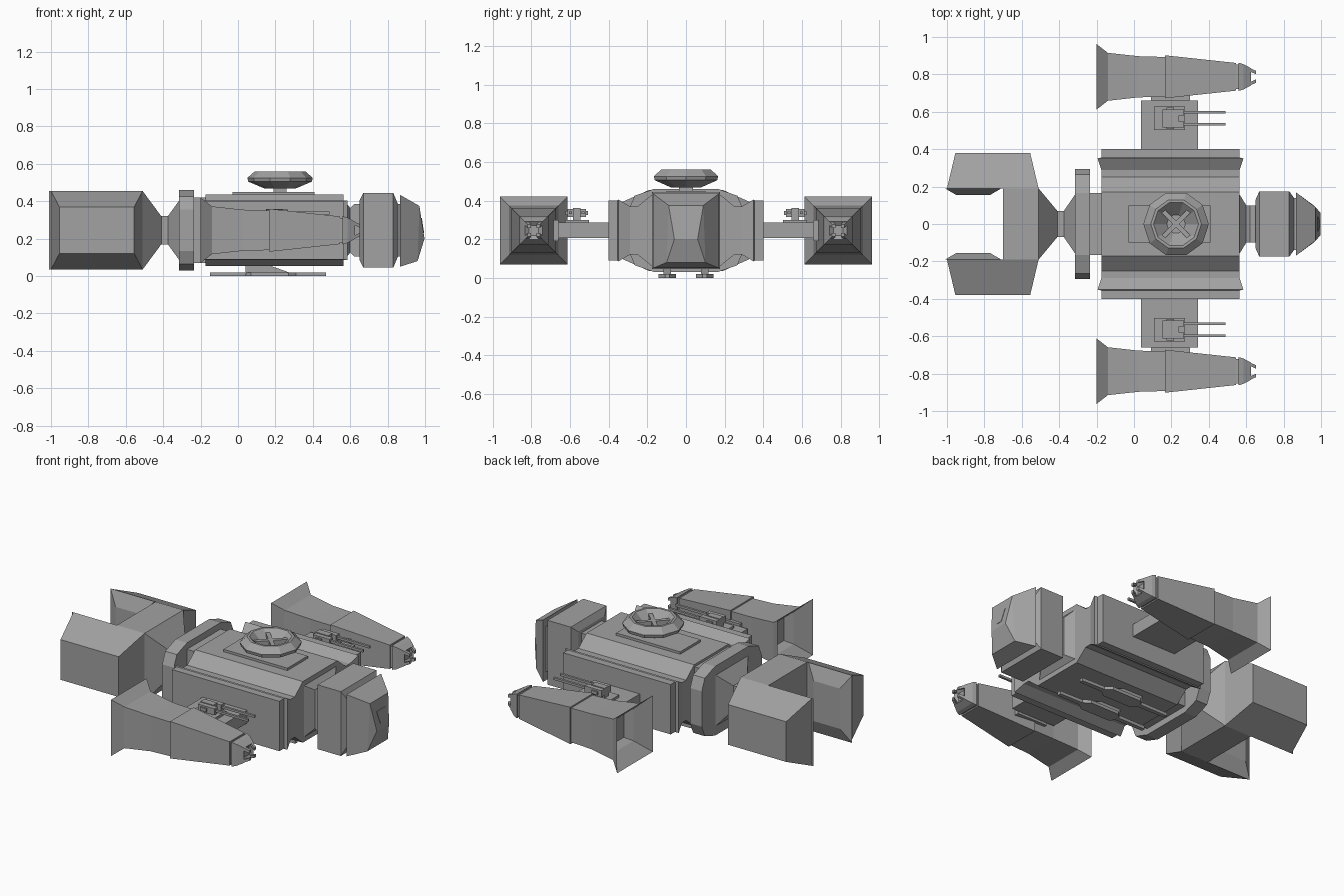
import bpy
import bmesh
import math
from mathutils import Matrix, Vector

default_cube = bpy.data.objects.get("Cube")
if default_cube:
    bpy.data.objects.remove(default_cube, do_unlink=True)

GREY = (.36, .36, .36, 1)
hull_grey = bpy.data.materials.new("hull_grey")
hull_grey.use_nodes = True
hull_grey.diffuse_color = GREY
hull_grey.node_tree.nodes["Principled BSDF"].inputs["Base Color"].default_value = GREY

MID = .245          # height of the long axis shared by most parts
SIGNS = (-1, 1)


def finish(name, mesh_builder, mirrored=False):
    """Turn a bmesh into a grey object, optionally mirrored to the other side."""
    bmesh.ops.recalc_face_normals(mesh_builder, faces=mesh_builder.faces)
    mesh = bpy.data.meshes.new(name)
    mesh_builder.to_mesh(mesh)
    mesh_builder.free()
    mesh.materials.append(hull_grey)
    part = bpy.data.objects.new(name, mesh)
    bpy.context.collection.objects.link(part)
    if mirrored:
        mirror = part.modifiers.new("both_sides", "MIRROR")
        mirror.use_axis = (False, True, False)
        mirror.use_mirror_merge = False
    return part


def bridge(name, rings, mirrored=False):
    """Skin a list of equal point rings and cap both ends."""
    builder = bmesh.new()
    loops = [[builder.verts.new(point) for point in ring] for ring in rings]
    for near, far in zip(loops, loops[1:]):
        for i in range(len(near)):
            builder.faces.new((near[i - 1], near[i], far[i], far[i - 1]))
    builder.faces.new(loops[0])
    builder.faces.new(loops[-1])
    return finish(name, builder, mirrored)


def loft(name, sections, side=0, height=MID, mirrored=False):
    """Rectangles along x, each given as (x, half width, half height)."""
    rings = [[(x, side - w, height - h), (x, side + w, height - h),
              (x, side + w, height + h), (x, side - w, height + h)]
             for x, w, h in sections]
    return bridge(name, rings, mirrored)


def cross_loft(name, sections, centre_x, mirrored=False):
    """Rectangles along y, each given as (y, half length, half height)."""
    rings = [[(centre_x - l, y, MID - h), (centre_x + l, y, MID - h),
              (centre_x + l, y, MID + h), (centre_x - l, y, MID + h)]
             for y, l, h in sections]
    return bridge(name, rings, mirrored)


def box(name, centre, size, mirrored=False):
    builder = bmesh.new()
    placement = Matrix.Translation(centre) @ Matrix.Diagonal((*size, 1))
    bmesh.ops.create_cube(builder, size=1, matrix=placement)
    return finish(name, builder, mirrored)


def wrap(name, points, mirrored=False):
    """Convex solid around a few corner points."""
    builder = bmesh.new()
    for point in points:
        builder.verts.new(point)
    bmesh.ops.convex_hull(builder, input=builder.verts)
    bmesh.ops.dissolve_limit(builder, angle_limit=.02,
                             verts=builder.verts, edges=builder.edges)
    return finish(name, builder, mirrored)


# Main hull: grooved side profile, repeated on the other side
half_hull = [(.4, .37, .155), (.355, .37, .155), (.35, .39, .16),
             (.29, .37, .125), (.25, .37, .125), (.17, .37, .19)]
other_half = [(-y, l, h) for y, l, h in reversed(half_hull)]
cross_loft("main_hull", half_hull + other_half, centre_x=.195)

# Rear bulkhead: plate with chamfered corners
quarter = [(.165, .215), (.265, .18), (.295, .11)]
right_edge = quarter + [(y, -z) for y, z in reversed(quarter)]
outline = right_edge + [(-y, z) for y, z in reversed(right_edge)]
bridge("rear_bulkhead", [[(x, y, MID + z) for y, z in outline] for x in (-.315, -.235)])
loft("hull_rear_joint", [(-.24, .165, .175), (-.17, .165, .175)])

# Central engine block and waisted joint
loft("tail_block", [(-.7, .19, .21), (-.51, .19, .21), (-.41, .07, .075),
                    (-.375, .07, .075), (-.31, .165, .165)])

# Engine pods with a shallow inward lip
cross_loft("engine_pod", [(.19, .245, .21), (.38, .2, .125)], centre_x=-.755, mirrored=True)
cross_loft("engine_pod_lip", [(.155, .09, .125), (.19, .15, .21)], centre_x=-.86, mirrored=True)

# Front neck and nose block
loft("front_neck", [(.56, .165, .165), (.6, .1, .12), (.62, .1, .14), (.66, .1, .14)])
loft("nose_block", [(.65, .13, .16), (.67, .175, .2), (.83, .175, .2),
                    (.855, .14, .14), (.87, .14, .14)])

# Cockpit with a faceted front and a window plate
cockpit_edge = [(.865, .17, .05), (.865, .17, .435), (.97, .09, .375),
                (.997, .06, .2), (.96, .1, .08)]
wrap("cockpit", [(x, y * sign, z) for x, y, z in cockpit_edge for sign in SIGNS])
window_edge = [(.98, .04, .31), (.992, .02, .23)]
wrap("cockpit_window", [(x + depth, y * sign, z) for x, y, z in window_edge
                        for sign in SIGNS for depth in (-.004, .003)])

# Top turret: plate, pedestal, faceted dish and crossed emitter bars
TURRET_X = .225
box("turret_plate", (.19, 0, .435), (.44, .2, .03))
box("turret_pedestal", (TURRET_X, 0, .46), (.07, .07, .04))
dish_profile = [(.08, .467), (.17, .505), (.175, .525), (.135, .56), (.12, .56), (.05, .495)]
SIDES = 10
angles = [math.tau * step / SIDES for step in range(SIDES)]
bridge("turret_dish", [[(TURRET_X + radius * math.cos(angle), radius * math.sin(angle), z)
                        for angle in angles] for radius, z in dish_profile])
dish_centre = Vector((TURRET_X, 0, 0))
for slant in SIGNS:
    along = Vector((1, slant, 0)).normalized()
    across = Vector((-along.y, along.x, 0)) * .012
    wrap("dish_emitter", [dish_centre + along * reach * end + across * edge + Vector((0, 0, z))
                          for end in SIGNS for edge in SIGNS
                          for reach, z in ((.04, .49), (.1, .54))])

# Side arms and their pads
box("arm", (.19, .525, MID), (.305, .27, .08), mirrored=True)
box("arm_pad", (.195, .69, MID), (.21, .06, .11), mirrored=True)

# Flared nacelles: hollow rear funnel, collars and pincer tips
NACELLE_Y = .787
nacelle = [(-.06, .09), (-.12, .1), (-.2, .175), (-.14, .128), (.025, .11), (.165, .106),
           (.165, .115), (.545, .074), (.545, .066), (.56, .066), (.56, .075),
           (.585, .068), (.625, .046), (.61, .025)]
loft("nacelle", [(x, r, r) for x, r in nacelle], side=NACELLE_Y, mirrored=True)
for across in SIGNS:
    for up in SIGNS:
        claw = [(x, NACELLE_Y + across * a, MID + up * b)
                for x, r in ((.585, .062), (.652, .032))
                for a in (r, r - .018) for b in (r, r - .018)]
        wrap("nacelle_claw", claw, mirrored=True)

# Twin guns on the arms
GUN_Y = .565
box("gun_base", (.19, GUN_Y, .29), (.165, .124, .02), mirrored=True)
box("gun_pivot", (.195, GUN_Y, .325), (.09, .04, .07), mirrored=True)
box("gun_axle", (.195, GUN_Y, .335), (.04, .116, .02), mirrored=True)
for sign in SIGNS:
    barrel_y = GUN_Y + sign * .032
    box("gun_breech", (.21, barrel_y, .335), (.115, .032, .04), mirrored=True)
    box("gun_barrel", (.375, barrel_y, .337), (.23, .014, .014), mirrored=True)

# Belly blades hung on tapering struts
BELLY_Y = .097
blade = [(-.15, .012), (.04, .014), (.07, .045), (.27, .045), (.31, .015), (.47, .012)]
loft("belly_blade", [(x, w, .01) for x, w in blade],
     side=BELLY_Y, height=.01, mirrored=True)
strut_foot = [(x, BELLY_Y + sign * .02, .01) for x in (.04, .3) for sign in SIGNS]
strut_top = [(x, BELLY_Y + sign * .02, .06) for x in (.04, .16) for sign in SIGNS]
wrap("belly_strut", strut_foot + strut_top, mirrored=True)
